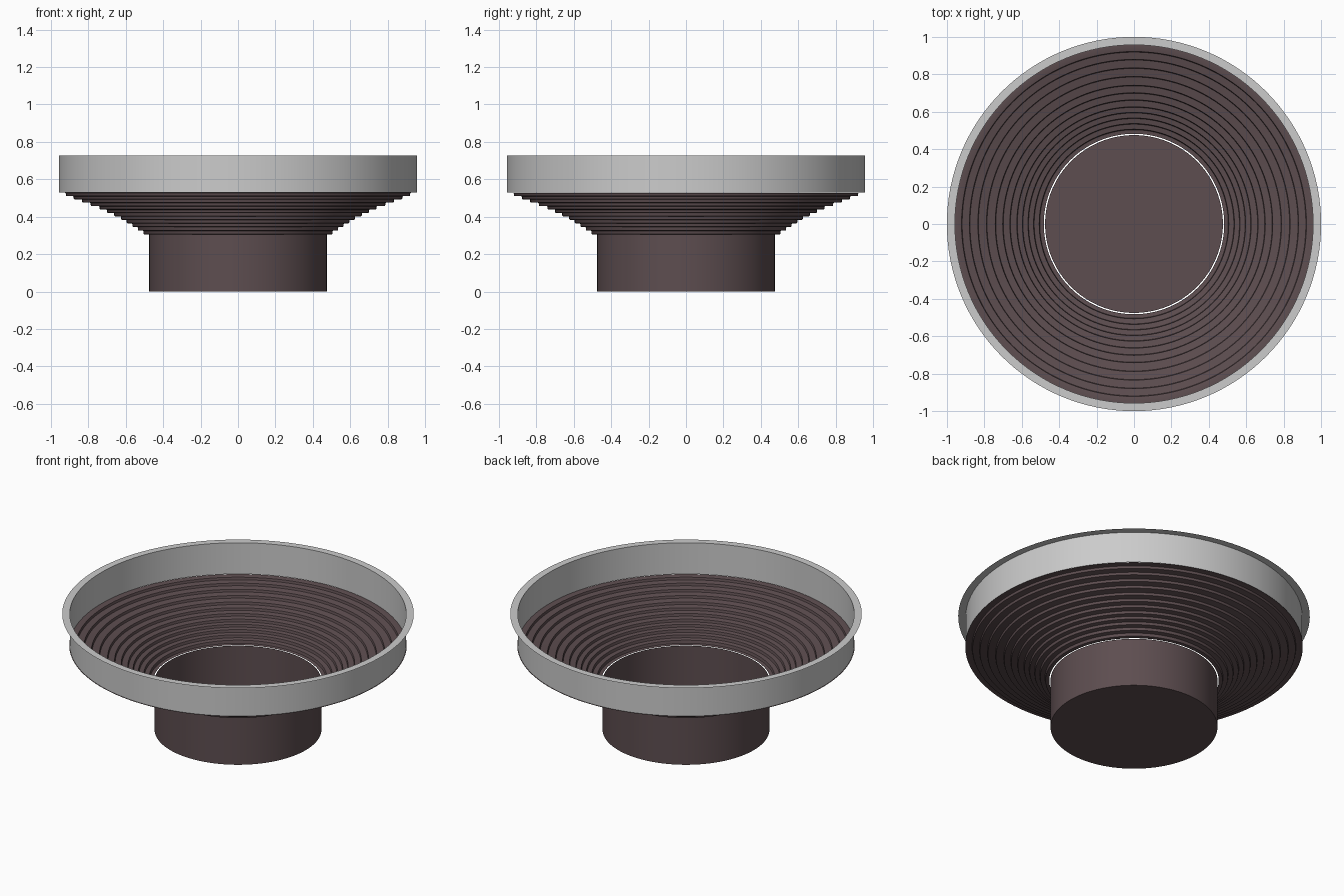
import bpy, bmesh, math

if "Cube" in bpy.data.objects:
    bpy.data.objects.remove(bpy.data.objects["Cube"])

SEG = 128

dark = bpy.data.materials.new("dark_brown")
dark.diffuse_color = (0.11, 0.075, 0.08, 1)
dark.use_nodes = True
dark.node_tree.nodes["Principled BSDF"].inputs["Base Color"].default_value = dark.diffuse_color


def lathe(name, profile, mat=None):
    """Revolve a (radius, z) profile around the z axis; radius 0 closes to a disc."""
    bm = bmesh.new()
    rings = []
    for r, z in profile:
        n = SEG if r > 0 else 1
        rings.append([bm.verts.new((r * math.cos(2 * math.pi * i / SEG),
                                    r * math.sin(2 * math.pi * i / SEG), z)) for i in range(n)])
    for a, b in zip(rings, rings[1:]):
        for i in range(SEG):
            j = (i + 1) % SEG
            if len(a) == 1:
                bm.faces.new((a[0], b[j], b[i]))
            else:
                bm.faces.new((a[i], a[j], b[j], b[i]))
    bmesh.ops.recalc_face_normals(bm, faces=bm.faces)
    me = bpy.data.meshes.new(name)
    bm.to_mesh(me)
    bm.free()
    ob = bpy.data.objects.new(name, me)
    bpy.context.collection.objects.link(ob)
    if mat:
        me.materials.append(mat)
    bpy.ops.object.select_all(action='DESELECT')
    ob.select_set(True)
    bpy.context.view_layer.objects.active = ob
    bpy.ops.object.shade_smooth_by_angle(angle=math.radians(35))
    return ob


# Open cup with a closed floor
lathe("base_cup", [(0, 0), (0.475, 0), (0.475, 0.305)], dark)

# Corrugated funnel: rounded steps, separated from the cup by a hairline gap
risers = [0.505, 0.535, 0.565, 0.595, 0.625, 0.662, 0.70, 0.74, 0.787, 0.833, 0.878, 0.92]
profile = [(0.482, 0.305)]
z_old, bevel = 0.305, 0.005
for i, r in enumerate(risers):
    z = 0.305 + 0.223 * ((i + 1) / len(risers)) ** 0.95
    profile += [(r - bevel, z_old), (r - bevel * 0.3, z_old + bevel * 0.3), (r, z_old + bevel),
                (r, z - bevel), (r + bevel * 0.3, z - bevel * 0.3), (r + bevel, z)]
    z_old = z
profile.append((0.96, z_old))
lathe("stepped_funnel", profile, dark)

# Rim wall with a thin outward flange on top
lathe("rim_band", [(0.957, 0.53), (0.957, 0.726), (1.0, 0.726)])
